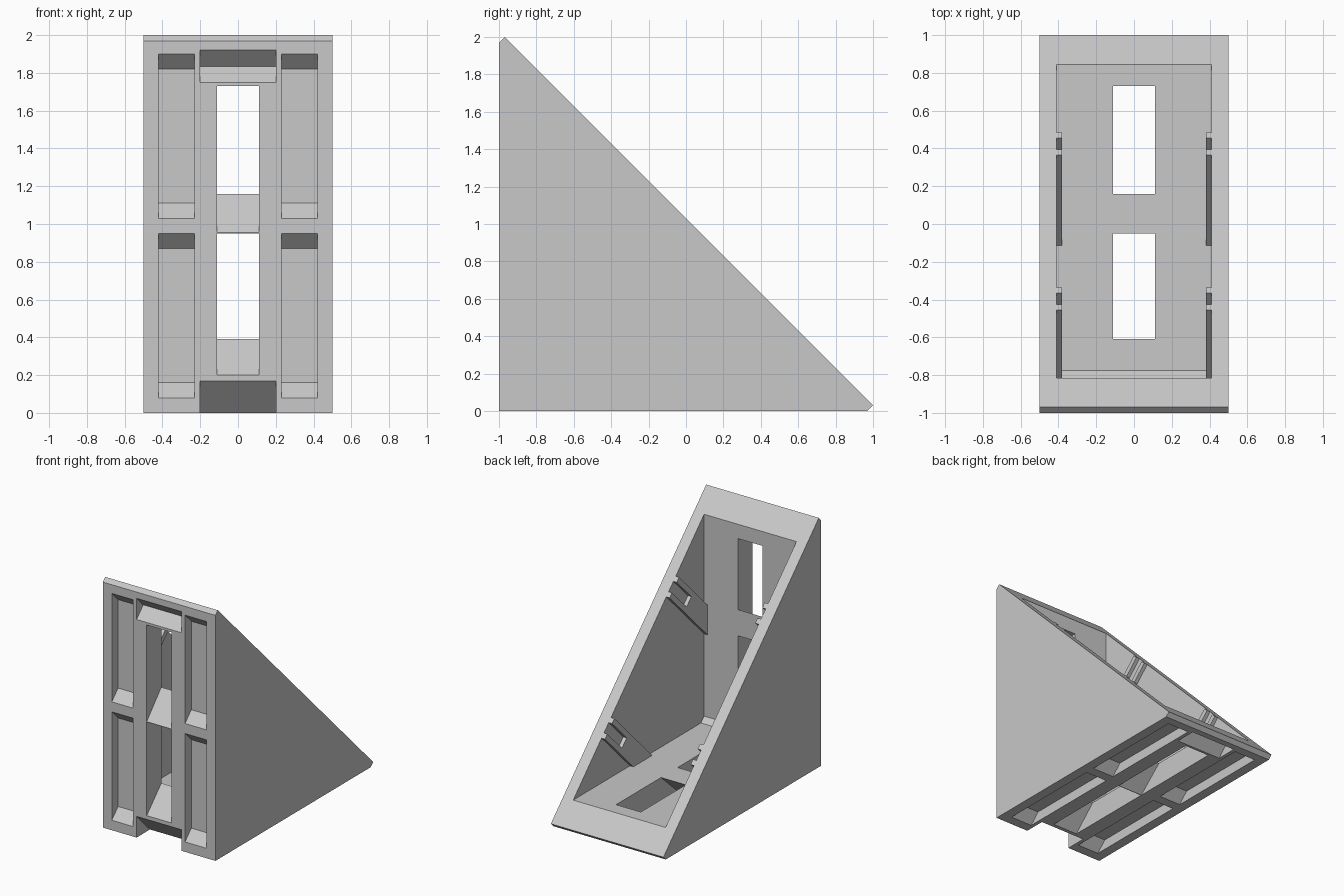
import bpy
import bmesh

if "Cube" in bpy.data.objects:
    bpy.data.objects.remove(bpy.data.objects["Cube"], do_unlink=True)

grey = bpy.data.materials.new("plain_grey")
grey.use_nodes = True
colour = (0.58, 0.58, 0.58, 1)
grey.diffuse_color = colour
grey.node_tree.nodes["Principled BSDF"].inputs["Base Color"].default_value = colour

HYP = 2.03     # depth + height along the sloping face
WALL = 0.185   # thickness of the front and bottom walls
INNER = 0.41   # half width of the cavity


def prism(name, profile, x0, x1):
    """Extrude a (depth, height) profile along x; depth counts from the front."""
    bm = bmesh.new()
    ring = [bm.verts.new((x0, d - 1, h)) for d, h in profile]
    face = bm.faces.new(ring)
    out = bmesh.ops.extrude_face_region(bm, geom=[face])
    moved = [v for v in out["geom"] if isinstance(v, bmesh.types.BMVert)]
    bmesh.ops.translate(bm, verts=moved, vec=(x1 - x0, 0, 0))
    bmesh.ops.recalc_face_normals(bm, faces=bm.faces)
    mesh = bpy.data.meshes.new(name)
    bm.to_mesh(mesh)
    bm.free()
    mesh.materials.append(grey)
    ob = bpy.data.objects.new(name, mesh)
    bpy.context.collection.objects.link(ob)
    return ob


def swap(profile):
    """The bottom wall repeats the front wall with depth and height swapped."""
    return [(h, d) for d, h in profile]


# Solid wedge with blunted tips
body = prism("bracket_body", [(0, 0), (1.97, 0), (2, 0.03), (0.03, 2), (0, 1.97)], -0.5, 0.5)

cutters = []


def cut(name, profile, x0, x1):
    ob = prism(name, profile, x0, x1)
    ob.hide_render = True
    cutters.append(ob)


# Open cavity with a bevelled inner corner
cut("cavity_cutter", [(WALL, WALL + 0.04), (WALL + 0.04, WALL), (2.2, WALL), (WALL, 2.2)],
    -INNER, INNER)

# Bevelled notch along the front bottom edge
cut("corner_notch_cutter", [(-0.1, -0.1), (0.27, -0.1), (-0.1, 0.27)], -0.2, 0.2)


def window(low, inner_low, top):
    step = (inner_low - low) / WALL
    return [(-0.02, low - 0.02 * step), (0.22, low + 0.22 * step), (0.22, top), (-0.02, top)]


def pocket(low, high, depth=0.08):
    e = 0.02
    return [(-e, low - e), (depth, low + depth), (depth, high - depth), (-e, high + e)]


# Windows, tapered side pockets and end groove, on both walls
for side, turn in (("front", list), ("bottom", swap)):
    cut(side + "_low_window_cutter", turn(window(0.2, 0.39, 0.95)), -0.11, 0.11)
    cut(side + "_high_window_cutter", turn(window(0.954, 1.16, 1.73)), -0.11, 0.11)
    groove = [(-0.02, 1.73), (0.085, 1.835), (-0.02, 1.94)]
    cut(side + "_end_groove_cutter", turn(groove), -0.2, 0.2)
    for low, high in ((0.08, 0.95), (1.03, 1.9)):
        for x0, x1 in ((-0.42, -0.23), (0.23, 0.42)):
            cut(side + "_pocket_cutter", turn(pocket(low, high)), x0, x1)

for ob in cutters:
    mod = body.modifiers.new(ob.name, "BOOLEAN")
    mod.operation = "DIFFERENCE"
    mod.solver = "EXACT"
    mod.object = ob

# Bake the cuts and drop the cutters
graph = bpy.context.evaluated_depsgraph_get()
baked = bpy.data.meshes.new_from_object(body.evaluated_get(graph))
body.modifiers.clear()
body.data = baked
body.data.materials.clear()
body.data.materials.append(grey)
for poly in body.data.polygons:
    poly.material_index = 0
for ob in cutters:
    bpy.data.objects.remove(ob, do_unlink=True)


def slope_point(total, offset):
    return ((total - offset) / 2, (total + offset) / 2)


# Slotted guide ribs inside the side walls, square to the sloping face
a, b, c, d = 0.70, 0.76, 0.88, 0.94
slot = 1.66
root = 2 * WALL
rib = [slope_point(t, o) for t, o in (
    (root + a, a), (HYP, a), (HYP, b), (slot, b),
    (slot, c), (HYP, c), (HYP, d), (root + d, d))]
for place, turn in (("upper", list), ("lower", swap)):
    prism(place + "_left_rib", turn(rib), INNER - 0.03, INNER)
    prism(place + "_right_rib", turn(rib), -INNER, 0.03 - INNER)
